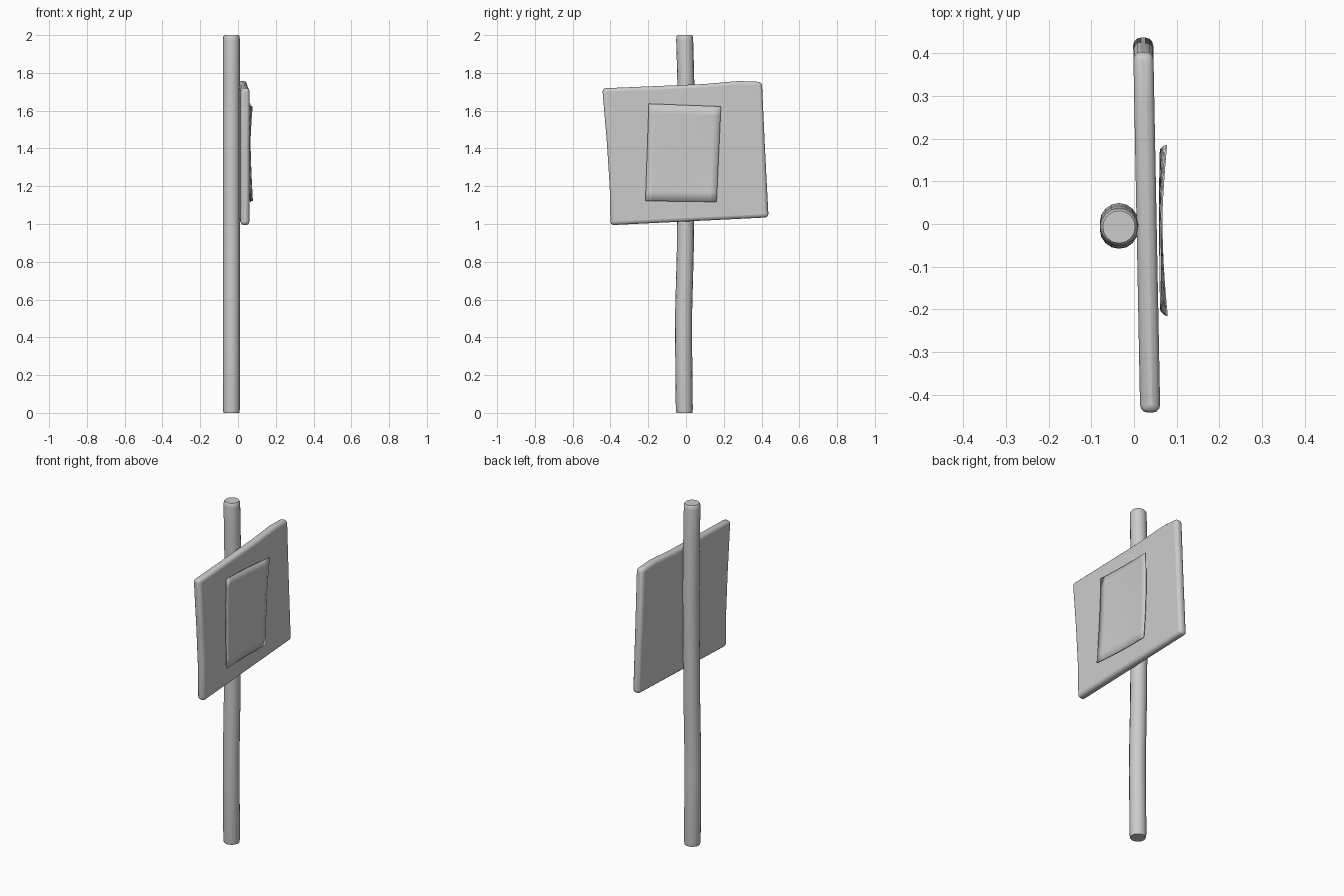
import bpy, bmesh, math

if "Cube" in bpy.data.objects:
    bpy.data.objects.remove(bpy.data.objects["Cube"])


def add_object(name, bm):
    bmesh.ops.recalc_face_normals(bm, faces=bm.faces)
    mesh = bpy.data.meshes.new(name)
    bm.to_mesh(mesh)
    bm.free()
    ob = bpy.data.objects.new(name, mesh)
    bpy.context.collection.objects.link(ob)
    return ob


def smooth(ob, angle=35):
    bpy.ops.object.select_all(action='DESELECT')
    ob.select_set(True)
    bpy.context.view_layer.objects.active = ob
    bpy.ops.object.shade_smooth_by_angle(angle=math.radians(angle))


# Post: slightly crooked round pole, as rings of (z, y centre, radius)
SIDES = 16
rings = [(0, -0.009, 0.042), (0.02, -0.009, 0.045), (0.4, -0.013, 0.045),
         (0.55, -0.012, 0.045), (0.85, -0.004, 0.045), (1.05, -0.002, 0.045),
         (1.5, 0.004, 0.045), (1.8, -0.002, 0.045), (1.975, -0.007, 0.045),
         (1.993, -0.007, 0.043), (2.0, -0.007, 0.038)]
bm = bmesh.new()
loops = []
for z, cy, r in rings:
    loops.append([bm.verts.new((-0.035 + r * math.cos(2 * math.pi * i / SIDES),
                                cy + r * math.sin(2 * math.pi * i / SIDES), z))
                  for i in range(SIDES)])
for a, b in zip(loops, loops[1:]):
    for i in range(SIDES):
        j = (i + 1) % SIDES
        bm.faces.new((a[i], a[j], b[j], b[i]))
bm.faces.new(loops[0])
bm.faces.new(loops[-1])
smooth(add_object("post", bm))

# Board: hand-cut outline (y, z), skewed a little about the post
outline = [(-0.40, 0.994), (0.05, 1.016), (0.437, 1.035), (0.418, 1.40),
           (0.402, 1.752), (0.28, 1.757), (0.10, 1.741), (-0.443, 1.718),
           (-0.418, 1.42), (-0.404, 1.20)]
bm = bmesh.new()
back = [bm.verts.new((0.006 - 0.019 * y, y, z)) for y, z in outline]
face = bm.faces.new(back)
ext = bmesh.ops.extrude_face_region(bm, geom=[face], use_keep_orig=True)
front = [g for g in ext["geom"] if isinstance(g, bmesh.types.BMVert)]
bmesh.ops.translate(bm, verts=front, vec=(0.047, 0, 0))
board = add_object("sign_board", bm)
bev = board.modifiers.new("rounded_edges", 'BEVEL')
bev.width = 0.018
bev.segments = 3
bev.limit_method = 'ANGLE'
bev.angle_limit = math.radians(35)
smooth(board, 40)

# Paper notice: thin sheet with curled corners
N = 10
corners = [(-0.215, 1.122), (0.162, 1.117), (0.185, 1.622), (-0.197, 1.637)]
curl = [0.016, 0.014, 0.022, 0.003]
bm = bmesh.new()
grid = []
for i in range(N + 1):
    row = []
    for j in range(N + 1):
        u, v = i / N, j / N
        w = [(1 - u) * (1 - v), u * (1 - v), u * v, (1 - u) * v]
        y = sum(k * c[0] for k, c in zip(w, corners))
        z = sum(k * c[1] for k, c in zip(w, corners))
        lift = sum(c * k ** 2 for k, c in zip(w, curl))
        row.append(bm.verts.new((0.057 - 0.019 * y + lift, y, z)))
    grid.append(row)
for i in range(N):
    for j in range(N):
        bm.faces.new((grid[i][j], grid[i + 1][j],
                      grid[i + 1][j + 1], grid[i][j + 1]))
paper = add_object("paper_notice", bm)
sol = paper.modifiers.new("thickness", 'SOLIDIFY')
sol.thickness = 0.004
sol.offset = 0
smooth(paper, 40)
